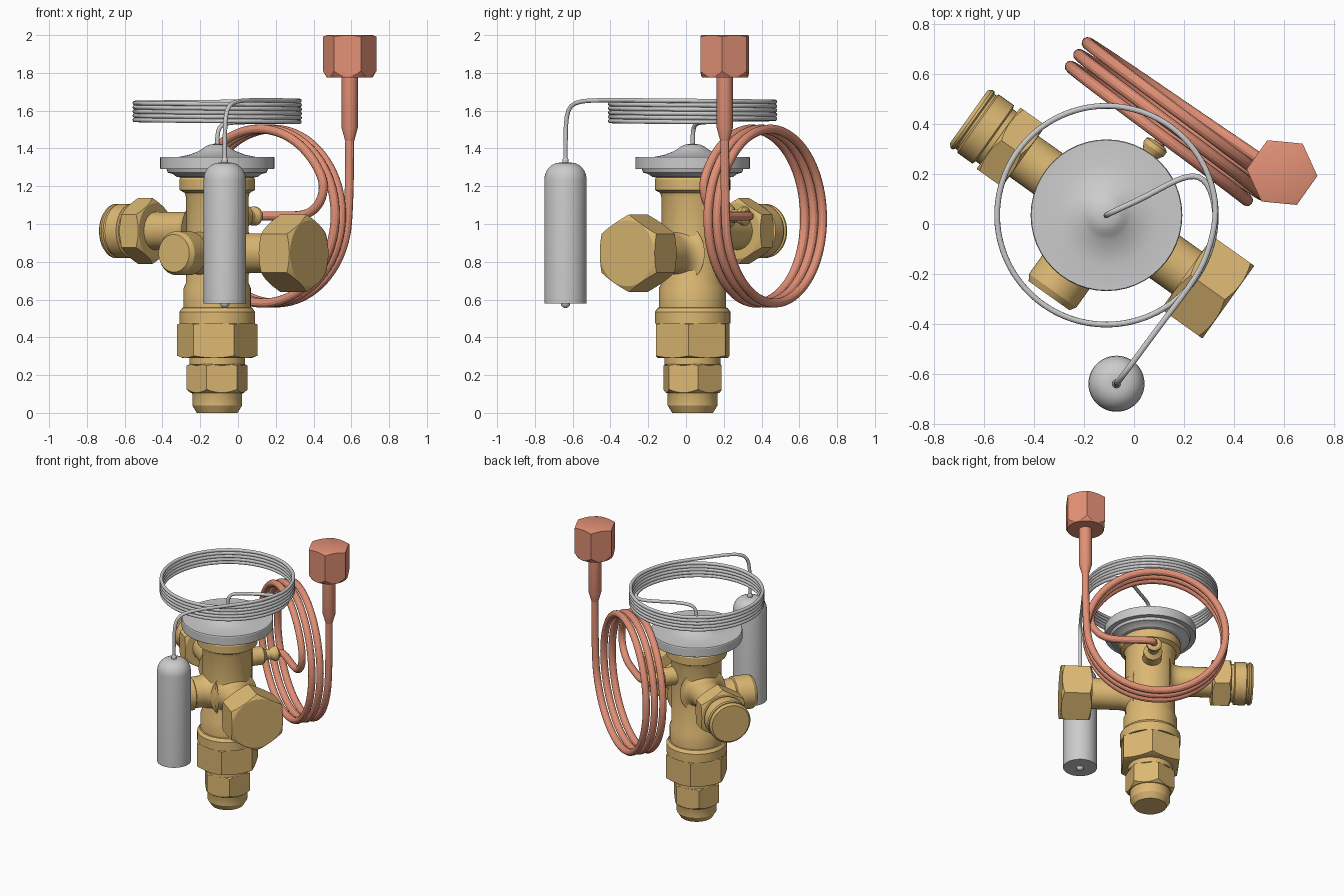
import bpy, bmesh, math
from mathutils import Vector, Matrix

if "Cube" in bpy.data.objects:
    bpy.data.objects.remove(bpy.data.objects["Cube"])

CX, CY = -0.11, 0.035            # main valve axis
TURN = math.radians(-35.5)       # heading of the side ports
U = Vector((math.cos(TURN), math.sin(TURN), 0))
N = Vector((-U.y, U.x, 0))
UP = Vector((0, 0, 1))
SEG = 48


def material(name, rgb):
    m = bpy.data.materials.new(name)
    m.diffuse_color = (*rgb, 1)
    m.use_nodes = True
    m.node_tree.nodes["Principled BSDF"].inputs["Base Color"].default_value = m.diffuse_color
    return m


BRASS = material("brass", (0.72, 0.48, 0.17))
COPPER = material("copper", (0.76, 0.28, 0.18))


def frame(origin, axis=UP, xdir=None):
    """Matrix whose local z runs along axis and local x along xdir."""
    z = Vector(axis).normalized()
    x = Vector(xdir) if xdir else (UP if abs(z.z) < 0.5 else Vector((1, 0, 0)))
    y = z.cross(x)
    m = Matrix((x, y, z)).transposed().to_4x4()
    m.translation = origin
    return m


def rings_to_mesh(name, rings, matrix, mat):
    """Skin a stack of closed rings and cap both ends."""
    bm = bmesh.new()
    loops = [[bm.verts.new(matrix @ Vector(p)) for p in ring] for ring in rings]
    for a, b in zip(loops, loops[1:]):
        for i in range(SEG):
            j = (i + 1) % SEG
            bm.faces.new((a[i], a[j], b[j], b[i]))
    bm.faces.new(loops[0][::-1])
    bm.faces.new(loops[-1])
    bmesh.ops.recalc_face_normals(bm, faces=bm.faces)
    me = bpy.data.meshes.new(name)
    bm.to_mesh(me)
    bm.free()
    ob = bpy.data.objects.new(name, me)
    bpy.context.collection.objects.link(ob)
    if mat:
        me.materials.append(mat)
    return ob


ANGLES = [2 * math.pi * i / SEG for i in range(SEG)]


def lathe(name, profile, matrix, mat=None):
    rings = [[(r * math.cos(a), r * math.sin(a), z) for a in ANGLES] for r, z in profile]
    return rings_to_mesh(name, rings, matrix, mat)


def hex_nut(name, radius, z0, z1, matrix, mat, low=0.58, high=0.58):
    """Hexagon with conical chamfers; low and high are the chamfer slopes."""
    flat = radius * math.cos(math.pi / 6)
    rc = flat * 0.98

    def ring(f):
        out = []
        for a in ANGLES:
            k = (a % (math.pi / 3)) - math.pi / 6
            r, z = f(flat / math.cos(k))
            out.append((r * math.cos(a), r * math.sin(a), z))
        return out
    rings = [ring(lambda r: (rc, z0)),
             ring(lambda r: (r, z0 + (r - rc) * low)),
             ring(lambda r: (r, z1 - (r - rc) * high)),
             ring(lambda r: (rc, z1))]
    return rings_to_mesh(name, rings, matrix, mat)


def flare(r, t0=0.12, size=0.06):
    """Rounded root where a port grows out of the body."""
    steps = [math.radians(15 * i) for i in range(7)]
    return [(r + size * (1 - math.sin(a)), t0 + size * 1.4 * (1 - math.cos(a))) for a in steps]


def tube(name, points, radius, mat=None):
    cu = bpy.data.curves.new(name, 'CURVE')
    cu.dimensions = '3D'
    cu.bevel_depth = radius
    cu.bevel_resolution = 4
    cu.use_fill_caps = True
    sp = cu.splines.new('NURBS')
    sp.points.add(len(points) - 1)
    for p, co in zip(sp.points, points):
        p.co = (*co, 1)
    sp.order_u = 4
    sp.use_endpoint_u = True
    sp.resolution_u = 3
    if mat:
        cu.materials.append(mat)
    ob = bpy.data.objects.new(name, cu)
    bpy.context.collection.objects.link(ob)
    bpy.ops.object.select_all(action='DESELECT')
    ob.select_set(True)
    bpy.context.view_layer.objects.active = ob
    bpy.ops.object.convert(target='MESH')


def axis_point(z):
    return Vector((CX, CY, z))


def turned(deg):
    a = math.radians(deg)
    return frame(axis_point(0), UP, (math.cos(a), math.sin(a), 0))


# Main body column, bottom cap and the two stacked hexagons
main = turned(0)
lathe("bottom_cap", [(.108, 0), (.132, .04), (.132, .1), (.14, .12), (.14, .25),
                     (.148, .255), (.148, .3)], main, BRASS)
hex_nut("lower_hex", .164, .105, .262, turned(10), BRASS, .8, .5)
hex_nut("large_hex", .214, .29, .478, turned(-5.5), BRASS, .4, .3)
lathe("valve_body", [(.2, .472), (.2, .535), (.185, .556), (.178, .558), (.178, .66),
                     (.165, .69), (.165, 1.14), (.172, 1.165), (.2, 1.18), (.2, 1.235),
                     (.19, 1.25)], main, BRASS)

# Diaphragm head
lathe("diaphragm_head", [(.19, 1.245), (.215, 1.25), (.235, 1.265), (.262, 1.272), (.268, 1.29),
                         (.3, 1.29), (.303, 1.295), (.303, 1.35), (.3, 1.356), (.2, 1.356),
                         (.15, 1.366), (.1, 1.385), (.08, 1.397), (.062, 1.411),
                         (.04, 1.42), (.015, 1.424)], main)

# Outlet on the back left: neck, hexagon and threaded end
left = frame(axis_point(.963), -U)
lathe("left_port_neck", flare(.1) + [(.1, .42)], left, BRASS)
hex_nut("left_port_hex", .174, .405, .53, left, BRASS)
lathe("left_port_end", [(.128, .52), (.128, .55), (.143, .556), (.143, .63), (.134, .636),
                        (.134, .646), (.143, .652), (.143, .662), (.13, .676)], left, BRASS)

# Inlet on the front right with its big nut
right = frame(axis_point(.845), U)
lathe("right_port_neck", flare(.104) + [(.104, .42)], right, BRASS)
hex_nut("right_port_nut", .206, .395, .598, right, BRASS)

# Plugged port on the front left
lathe("front_port", flare(.105) + [(.105, .25), (.116, .256), (.116, .37), (.1, .395)],
      frame(axis_point(.845), -N), BRASS)

# Small spigot at the back for the copper line
lathe("back_spigot", flare(.062, .12, .03) + [(.062, .24), (.035, .265), (.035, .3), (.05, .325),
                                              (.05, .345), (.035, .355)],
      frame(axis_point(1.042), N), BRASS)

# Copper line: elbow, three upright turns, riser
R, CZ = .463, 1.042
path = [(0, .3, CZ), (0, .36, CZ), (.01, .385, CZ), (.05, .387, CZ), (.15, .384, CZ),
        (.25, .38, CZ), (.34, .378, 1.055), (.41, .376, 1.12), (.425, .375, 1.19)]
for deg in range(25, 1081, 10):
    a = math.radians(deg)
    path.append((R * math.cos(a), .4 + .058 * (deg - 180) / 360, CZ + R * math.sin(a)))
path += [(.468, .546, 1.15), (.472, .546, 1.3), (.472, .546, 1.52)]
tube("copper_coil", [axis_point(z) + U * u + N * n for u, n, z in path], .024, COPPER)
riser = axis_point(0) + U * .472 + N * .546
lathe("copper_riser", [(.024, 1.44), (.043, 1.51), (.043, 1.79)], frame(riser), COPPER)
nut_turn = math.radians(-5.5)
hex_nut("copper_nut", .142, 1.775, 2.0,
        frame(riser, UP, (math.cos(nut_turn), math.sin(nut_turn), 0)), COPPER, 1.6, .4)

# Grey capillary: rises from the head, five flat turns, then out to the bulb
BX, BY = -.07, -.638
path = [(CX, CY, 1.4), (CX, CY, 1.47), (CX + .005, CY + .003, 1.52), (-.05, .065, 1.537),
        (.03, .1, 1.54), (.12, .15, 1.54), (.2, .19, 1.54), (.265, .195, 1.54), (.31, .14, 1.54)]
for i in range(0, 5 * 36 + 1):
    a = -math.radians(10 * i)
    path.append((CX + .439 * math.cos(a), CY + .439 * math.sin(a), 1.54 + .112 * i / 180))
path += [(.31, -.07, 1.653), (.27, -.18, 1.654), (.2, -.28, 1.655), (.1, -.41, 1.655),
         (.02, -.52, 1.655), (-.055, -.62, 1.64), (BX, BY, 1.54), (BX, BY, 1.43), (BX, BY, 1.3)]
tube("capillary_coil", path, .0115)

# Sensing bulb with rounded top and a small tip beneath
dome = [(.03 + .082 * math.cos(math.radians(15 * i)), 1.235 + .09 * math.sin(math.radians(15 * i)))
        for i in range(7)]
bulb = frame(Vector((BX, BY, 0)))
lathe("sensing_bulb", [(.112, .578)] + dome, bulb)
lathe("bulb_collar", [(.017, 1.31), (.017, 1.34), (.012, 1.35)], bulb)
lathe("bulb_tip", [(.025 * math.sin(math.radians(a)), .58 - .025 * math.cos(math.radians(a)))
                   for a in (10, 30, 50, 70, 90)], bulb)

# Smooth the round surfaces, keep the chamfers and hexagons crisp
bpy.ops.object.select_all(action='SELECT')
bpy.context.view_layer.objects.active = bpy.data.objects["valve_body"]
bpy.ops.object.shade_smooth_by_angle(angle=math.radians(24))
